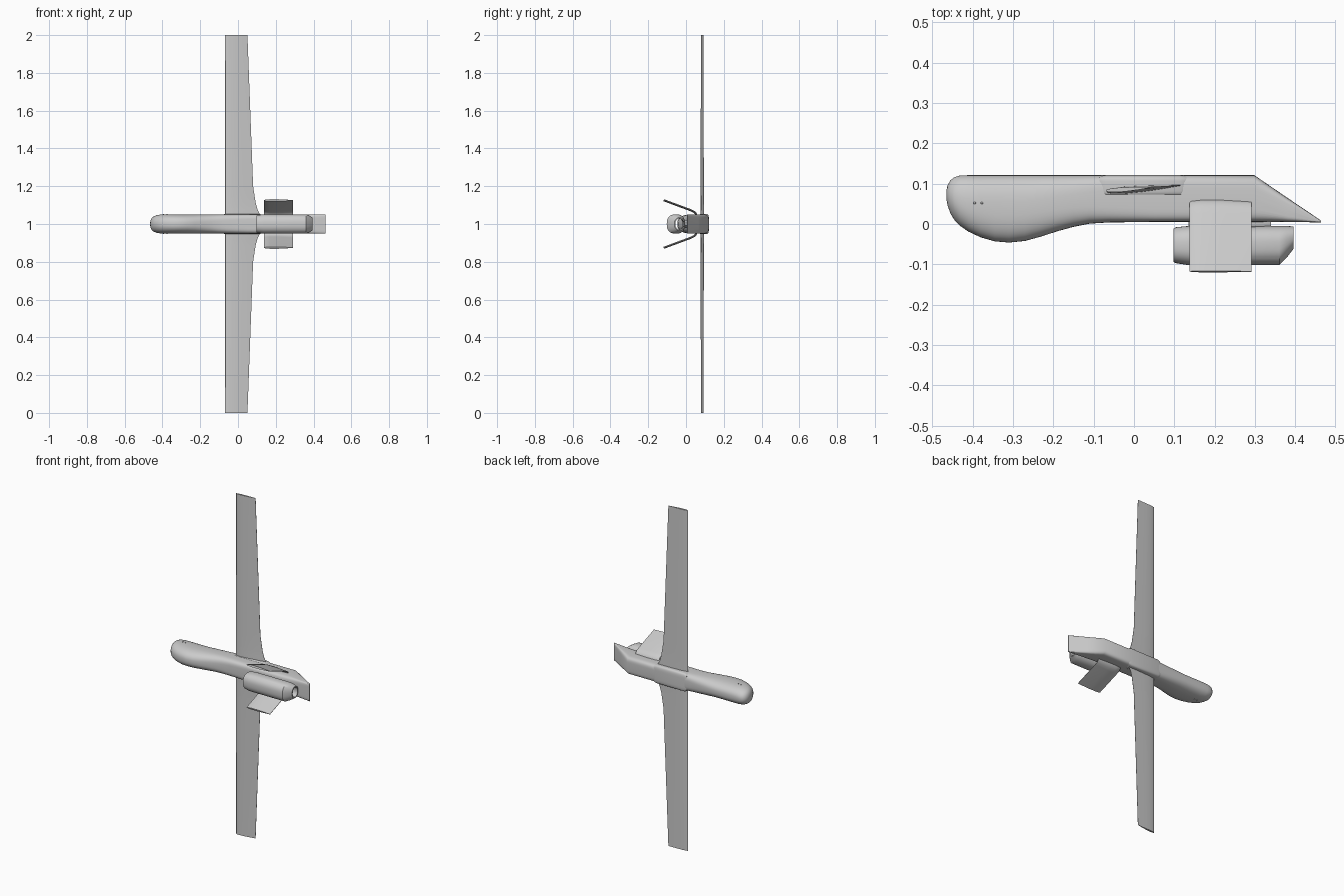
import bpy, bmesh, math
from mathutils import Vector

if "Cube" in bpy.data.objects:
    bpy.data.objects.remove(bpy.data.objects["Cube"])


def finish(name, bm, angle=35):
    bmesh.ops.recalc_face_normals(bm, faces=bm.faces)
    me = bpy.data.meshes.new(name)
    bm.to_mesh(me)
    bm.free()
    ob = bpy.data.objects.new(name, me)
    bpy.context.collection.objects.link(ob)
    bpy.ops.object.select_all(action='DESELECT')
    ob.select_set(True)
    bpy.context.view_layer.objects.active = ob
    bpy.ops.object.shade_smooth_by_angle(angle=math.radians(angle))
    return ob


def loft(name, rings, closed=False, angle=35):
    """Skin a list of point rings; cap the ends, or join last to first."""
    bm = bmesh.new()
    vr = [[bm.verts.new(p) for p in r] for r in rings]
    n = len(vr[0])
    pairs = list(zip(vr, vr[1:])) + ([(vr[-1], vr[0])] if closed else [])
    for a, b in pairs:
        for i in range(n):
            j = (i + 1) % n
            bm.faces.new((a[i], a[j], b[j], b[i]))
    if not closed:
        bm.faces.new(vr[0])
        bm.faces.new(vr[-1])
    return finish(name, bm, angle)


def section(x, y0, y1, half, power, n=48):
    """Superellipse ring in the YZ plane around z = 1."""
    out = []
    for i in range(n):
        a = 2 * math.pi * i / n
        c, s = math.cos(a), math.sin(a)
        out.append((x, (y0 + y1) / 2 + (y1 - y0) / 2 * math.copysign(abs(c) ** (2 / power), c),
                    1 + half * math.copysign(abs(s) ** (2 / power), s)))
    return out


# Fuselage: x, y low, y high, half width, squareness
body = [(-.465, .062, .082, .008, 2), (-.462, .046, .096, .022, 2),
        (-.455, .026, .108, .034, 2), (-.445, .010, .116, .041, 2.1),
        (-.432, -.004, .120, .046, 2.2), (-.41, -.019, .121, .050, 2.3),
        (-.38, -.033, .121, .051, 2.4), (-.345, -.043, .121, .051, 2.5),
        (-.31, -.046, .121, .051, 2.5), (-.27, -.042, .121, .051, 2.5),
        (-.23, -.031, .121, .051, 2.6), (-.19, -.018, .121, .051, 2.8),
        (-.15, -.007, .121, .051, 3), (-.11, .001, .121, .051, 3.4),
        (-.06, .004, .121, .051, 4), (.05, .005, .121, .051, 5),
        (.298, .005, .121, .051, 5), (.38, .005, .065, .051, 6),
        (.463, .004, .009, .051, 8)]
loft("fuselage", [section(*s) for s in body])

# Fairing where the wing passes through the body
loft("wing_fairing", [section(x, y0, y1, h, 5) for x, y0, y1, h in
                      [(-.085, .075, .119, .046), (-.07, .066, .1215, .054),
                       (.115, .066, .1215, .054), (.132, .075, .119, .046)]])

# Wing: one airfoil swept through span stations (z, trailing edge x)
foil = [(0, .083), (.02, .078), (.08, .0755), (.25, .0755), (.5, .080), (.75, .087),
        (1, .095), (1, .0965), (.75, .0955), (.5, .0945), (.25, .0925), (.08, .0885), (.02, .086)]
half_span = [(.055, .115), (.075, .104), (.11, .094), (.2, .080), (1, .050)]
stations = [(1 - d, t) for d, t in reversed(half_span)] + [(1 + d, t) for d, t in half_span]
wing_rings = []
for z, te in stations:
    chord = te + .07
    k = chord / .185
    wing_rings.append([(-.07 + u * chord, .085 + (y - .085) * k, z) for u, y in foil])
loft("wing", wing_rings)

# V tail: thin section swept along a bent path (y, z offset)
tail_path = [(.056, .040), (.054, .050), (.049, .058), (.040, .066), (.025, .073), (-.118, .126)]
tail_foil = [(0, 0), (.03, .5), (.2, 1), (.5, 1), (1, .2), (1, -.2), (.5, -1), (.2, -1), (.03, -.5)]
for side, label in ((1, "upper"), (-1, "lower")):
    rings = []
    for i, (y, d) in enumerate(tail_path):
        a = Vector(tail_path[max(i - 1, 0)])
        b = Vector(tail_path[min(i + 1, len(tail_path) - 1)])
        t = (b - a).normalized()
        ny, nz = -t.y, t.x
        rings.append([(.138 + .153 * u, y + ny * v * .0055, 1 + side * (d + nz * v * .0055))
                      for u, v in tail_foil])
    loft("tail_fin_" + label, rings)

# Engine nacelle: hollow duct, outer skin then inner skin
duct = [(.098, -.094, -.012, .043, 2.4), (.104, -.097, -.008, .047, 2.4),
        (.135, -.102, -.005, .051, 2.5), (.36, -.102, -.005, .051, 2.5),
        (.378, -.084, -.005, .044, 2.4), (.395, -.062, -.006, .034, 2.2),
        (.395, -.056, -.011, .028, 2.2), (.33, -.058, -.013, .027, 2.2),
        (.16, -.078, -.018, .034, 2.2), (.104, -.090, -.016, .039, 2.4)]
loft("engine_nacelle", [section(*s) for s in duct], closed=True)

# Pylon between the nacelle and the body
loft("engine_pylon", [section(x, -.009, .012, h, 4) for x, h in
                      [(.135, .006), (.16, .022), (.30, .022), (.34, .006)]])

# Small sensor studs on both sides of the nose
for side in (1, -1):
    for i, x in enumerate((-.395, -.377)):
        bm = bmesh.new()
        bmesh.ops.create_uvsphere(bm, u_segments=10, v_segments=6, radius=.003)
        bmesh.ops.translate(bm, verts=bm.verts, vec=(x, .052, 1 + side * .051))
        finish(f"nose_stud_{'upper' if side > 0 else 'lower'}_{i + 1}", bm)
